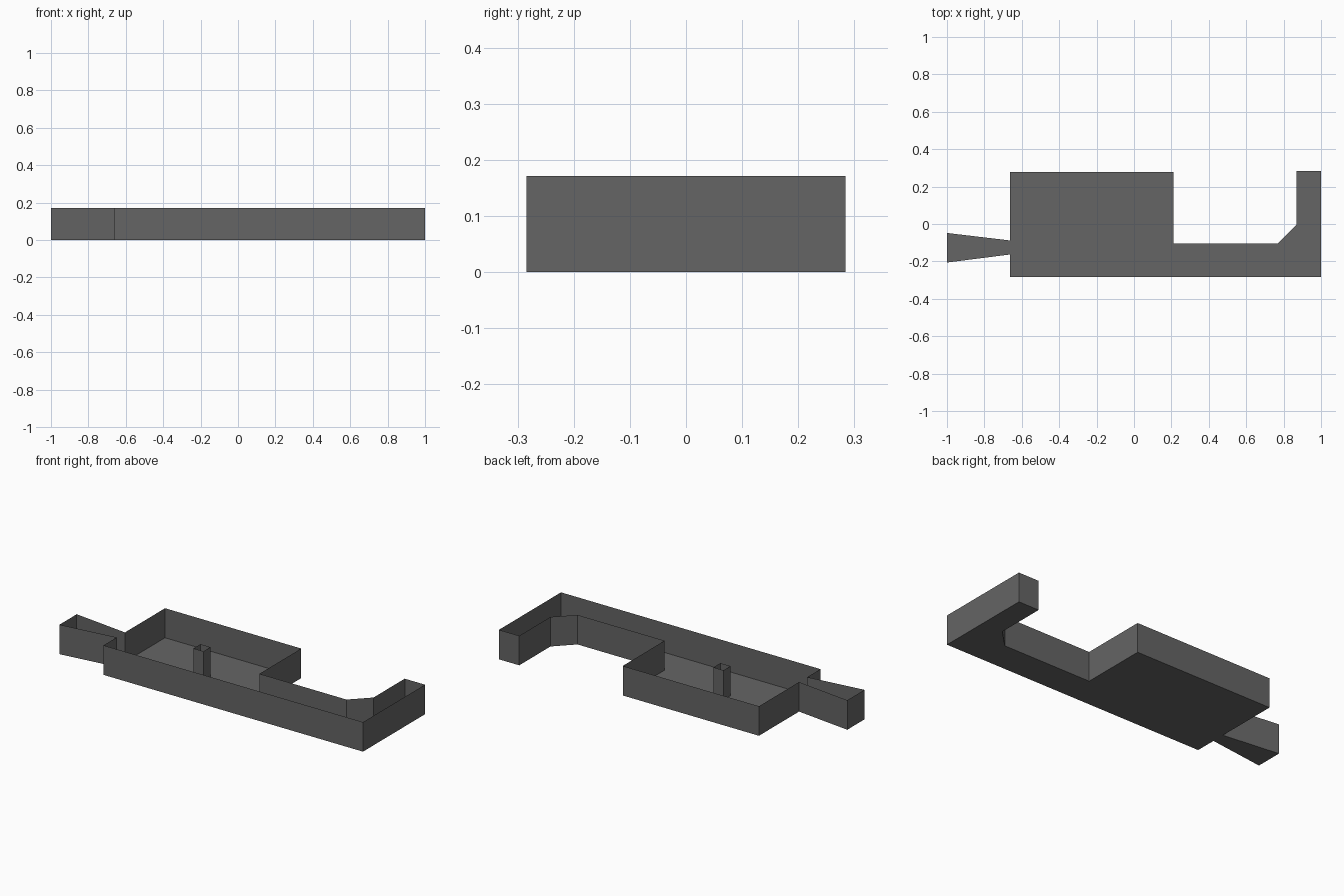
import bpy
import bmesh

HEIGHT = 0.171

cube = bpy.data.objects.get("Cube")
if cube:
    bpy.data.objects.remove(cube, do_unlink=True)

grey = bpy.data.materials.new("dark grey")
grey.use_nodes = True
COLOR = (0.13, 0.13, 0.13, 1.0)
grey.diffuse_color = COLOR
grey.node_tree.nodes["Principled BSDF"].inputs["Base Color"].default_value = COLOR


def open_shell(name, outline, floor=True):
    """Sheet walls raised along a counter-clockwise outline, open at the top."""
    bm = bmesh.new()
    low = [bm.verts.new((x, y, 0)) for x, y in outline]
    high = [bm.verts.new((x, y, HEIGHT)) for x, y in outline]
    count = len(outline)
    for i in range(count):
        j = (i + 1) % count
        bm.faces.new((low[i], low[j], high[j], high[i]))
    if floor:
        bm.faces.new(low[::-1])
    mesh = bpy.data.meshes.new(name)
    bm.to_mesh(mesh)
    bm.free()
    mesh.materials.append(grey)
    obj = bpy.data.objects.new(name, mesh)
    bpy.context.collection.objects.link(obj)
    return obj


# Flared entrance, main room, corridor with chamfered corner, and end arm
plan = [
    (-1, -0.206), (-0.663, -0.163), (-0.663, -0.284), (1, -0.284),
    (1, 0.284), (0.87, 0.284), (0.87, -0.002), (0.768, -0.104),
    (0.21, -0.104), (0.21, 0.279), (-0.663, 0.279), (-0.663, -0.088),
    (-1, -0.048),
]
open_shell("floor_and_walls", plan)

# Hollow square pillar standing in the room
x0, x1, y0, y1 = -0.255, -0.19, -0.044, 0.02
open_shell("pillar", [(x0, y0), (x1, y0), (x1, y1), (x0, y1)], floor=False)
